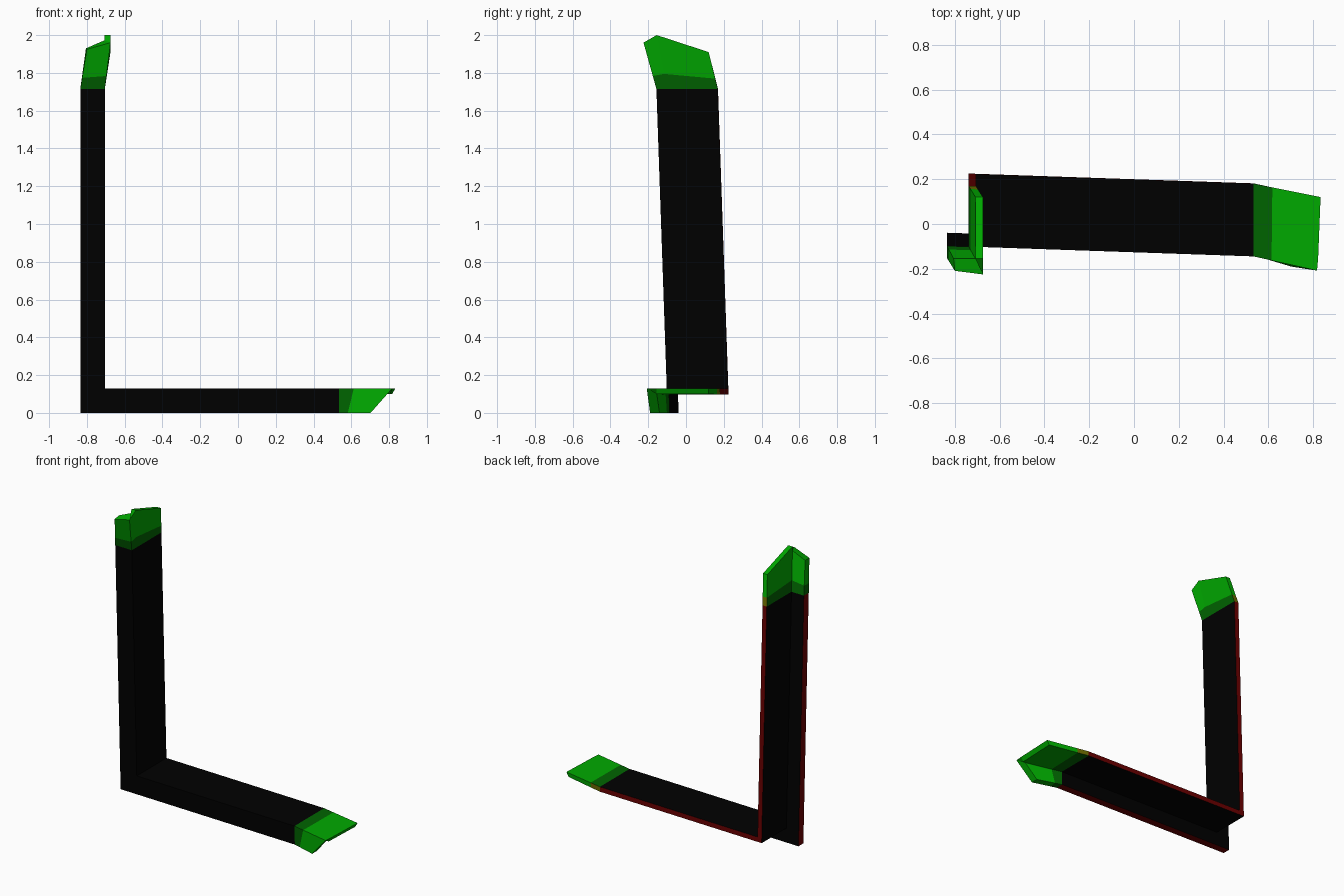
import bpy
import bmesh
from mathutils import Vector

cube = bpy.data.objects.get("Cube")
if cube:
    bpy.data.objects.remove(cube, do_unlink=True)


def material(name, rgb):
    m = bpy.data.materials.new(name)
    m.use_nodes = True
    m.diffuse_color = (*rgb, 1)
    bsdf = m.node_tree.nodes["Principled BSDF"]
    bsdf.inputs["Base Color"].default_value = (*rgb, 1)
    bsdf.inputs["Roughness"].default_value = 0.8
    return m


BLACK, DARK, GREEN, RED, OLIVE = range(5)
MATERIALS = [
    material("black", (0, 0, 0)),
    material("dark green", (0, 0.127, 0)),
    material("bright green", (0, 0.4, 0)),
    material("dark red", (0.14, 0, 0)),
    material("olive", (0.14, 0.14, 0)),
]

OUTER = -0.835                      # x of the outer edge
WIDE, PLATE = 0.13, 0.097           # flange width, start of the side plate
THICK, DEEP = 0.054, 0.325          # flange thickness, full depth

# L-shaped section as (across, depth): front flange with a plate running back
SECTION = [(0, 0), (WIDE, 0), (WIDE, THICK), (WIDE, DEEP),
           (PLATE, DEEP), (PLATE, THICK), (0, THICK)]
# Side colours along the bar, the band and the tip; the rims differ
SIDES = {3: (RED, OLIVE, GREEN), 6: (RED, DARK, GREEN)}
PLAIN = (BLACK, DARK, GREEN)


def ring(along):
    """Section points as (across, y, along); None gives the mitred corner."""
    pts = []
    for u, d in SECTION:
        s = u if along is None else along
        pts.append(Vector((u, -0.093 - 0.0345 * (u + s) + d, s)))
    return pts


def arm(name, base_at, tip, step, place):
    """Loft one arm from the mitre through the dark band to its bent tip."""
    base = ring(base_at)
    tip = [Vector(p) for p in tip]
    band = [a.lerp(b, 0.28) for a, b in zip(base, tip)]
    bm = bmesh.new()
    loops = [[bm.verts.new(place(p)) for p in r]
             for r in (ring(None), base, band, tip)]
    n = len(SECTION)
    for part in range(3):
        a, b = loops[part], loops[part + 1]
        for i in range(n):
            j = (i + 1) % n
            f = bm.faces.new((a[i], a[j], b[j], b[i]))
            f.material_index = SIDES.get(i, PLAIN)[part]
    # Cap the tip: flange end, riser, plate end and the sliver beside the step
    e = loops[-1] + [bm.verts.new(place(tip[5] + Vector((0, 0, step))))]
    for ids in ((0, 1, 5, 6), (1, 2, 7, 5), (2, 3, 4, 7), (4, 5, 7)):
        bm.faces.new([e[i] for i in ids]).material_index = GREEN
    bmesh.ops.recalc_face_normals(bm, faces=bm.faces)
    mesh = bpy.data.meshes.new(name)
    bm.to_mesh(mesh)
    bm.free()
    for m in MATERIALS:
        mesh.materials.append(m)
    obj = bpy.data.objects.new(name, mesh)
    bpy.context.collection.objects.link(obj)


# Upright arm, its tip leaning forward and inward
arm("upright_arm", 1.715,
    [(0.035, -0.209, 1.925), (0.16, -0.225, 1.96), (0.16, -0.155, 2.0),
     (0.16, 0.12, 1.91), (0.127, 0.12, 1.91), (0.127, -0.155, 1.972),
     (0.03, -0.155, 1.93)],
    0.028, lambda p: (OUTER + p.x, p.y, p.z))

# Level arm, its tip cut back below the plate
arm("level_arm", 1.369,
    [(0, -0.19, 1.537), (WIDE, -0.208, 1.652), (WIDE, -0.155, 1.657),
     (WIDE, 0.12, 1.668), (0.1, 0.12, 1.651), (0.1, -0.155, 1.622),
     (0, -0.14, 1.537)],
    0.018, lambda p: (OUTER + p.z, p.y, p.x))
